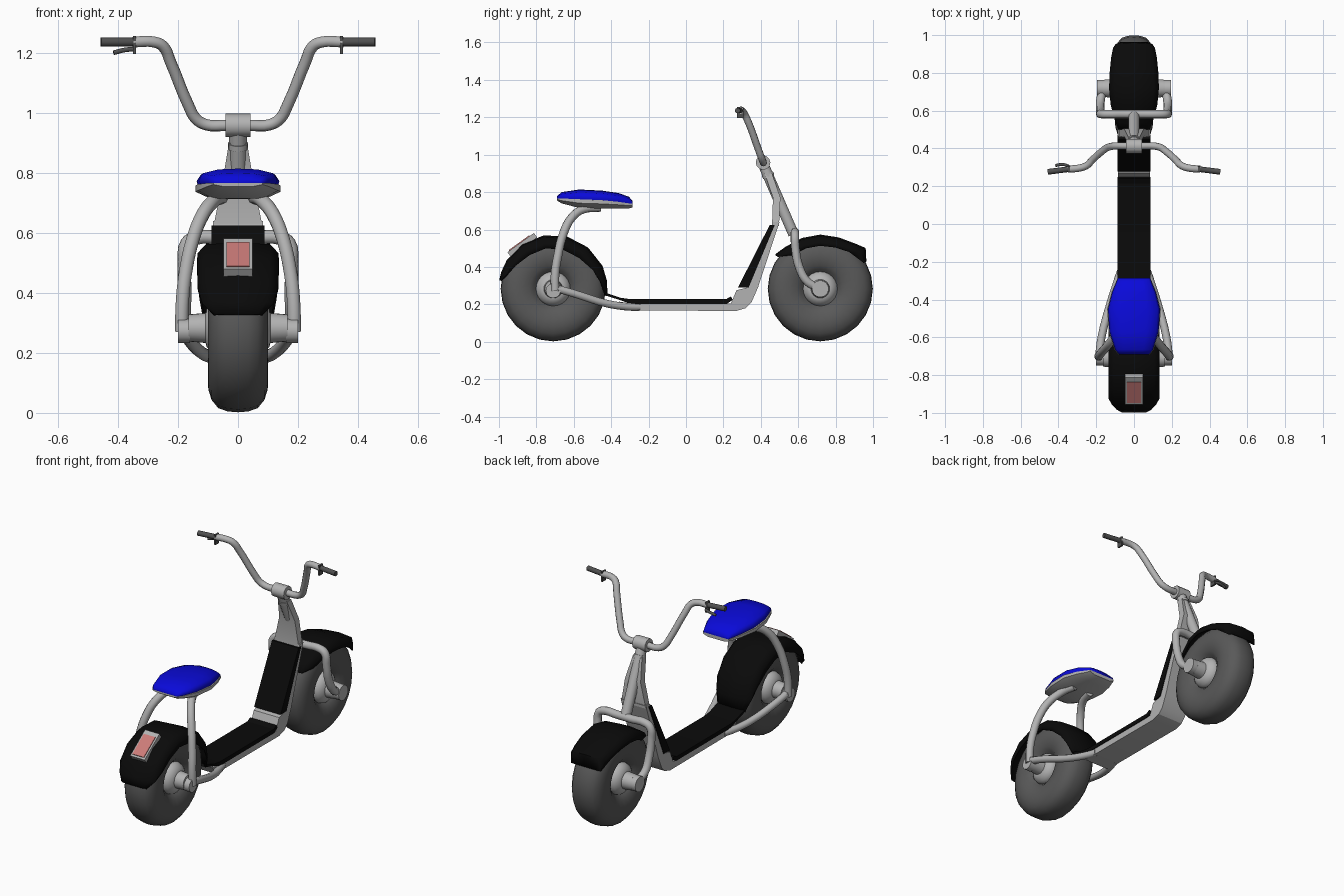
import bpy, bmesh, math
from mathutils import Matrix

if "Cube" in bpy.data.objects:
    bpy.data.objects.remove(bpy.data.objects["Cube"])


def material(name, *rgb):
    m = bpy.data.materials.new(name)
    m.use_nodes = True
    m.diffuse_color = (*rgb, 1)
    m.node_tree.nodes["Principled BSDF"].inputs["Base Color"].default_value = (*rgb, 1)
    return m


metal = material("silver metal", .45, .45, .45)
rubber = material("tyre rubber", .1, .1, .1)
black = material("black plastic", .003, .003, .003)
grip_grey = material("grip grey", .08, .08, .08)
blue = material("blue seat", .003, .003, .7)
red = material("pale red lens", .6, .2, .19)


def finish(ob, mat, angle=40):
    ob.data.materials.clear()
    ob.data.materials.append(mat)
    bpy.ops.object.select_all(action='DESELECT')
    ob.select_set(True)
    bpy.context.view_layer.objects.active = ob
    bpy.ops.object.shade_smooth_by_angle(angle=math.radians(angle))
    return ob


def loft(name, rings, mat, closed=True, caps=True, angle=40):
    """Skin a row of equal-length vertex rings."""
    bm = bmesh.new()
    rows = [[bm.verts.new(p) for p in r] for r in rings]
    n = len(rows[0])
    for a, b in zip(rows, rows[1:]):
        for i in range(n if closed else n - 1):
            j = (i + 1) % n
            bm.faces.new((a[i], a[j], b[j], b[i]))
    if closed and caps:
        bm.faces.new(rows[0])
        bm.faces.new(rows[-1])
    bmesh.ops.recalc_face_normals(bm, faces=bm.faces)
    me = bpy.data.meshes.new(name)
    bm.to_mesh(me)
    bm.free()
    ob = bpy.data.objects.new(name, me)
    bpy.context.collection.objects.link(ob)
    return finish(ob, mat, angle)


def prism(name, profile, half, mat):
    return loft(name, [[(x, y, z) for y, z in profile] for x in (-half, half)], mat, angle=25)


def lathe(name, profile, y, z, mat, n=24):
    """Spin (x, radius) points about an axle parallel to x."""
    turn = [2 * math.pi * i / n for i in range(n)]
    return loft(name, [[(x, y + r * math.cos(t), z + r * math.sin(t)) for t in turn]
                       for x, r in profile], mat)


def tube(name, pts, r, mat=metal, straight=False):
    cu = bpy.data.curves.new(name, 'CURVE')
    cu.dimensions = '3D'
    cu.bevel_depth, cu.bevel_resolution, cu.resolution_u = r, 3, 4
    cu.use_fill_caps = True
    sp = cu.splines.new('BEZIER')
    sp.bezier_points.add(len(pts) - 1)
    for bp, p in zip(sp.bezier_points, pts):
        bp.co = p
        bp.handle_left_type = bp.handle_right_type = 'VECTOR' if straight else 'AUTO'
    ob = bpy.data.objects.new(name, cu)
    bpy.context.collection.objects.link(ob)
    bpy.ops.object.select_all(action='DESELECT')
    ob.select_set(True)
    bpy.context.view_layer.objects.active = ob
    bpy.ops.object.convert(target='MESH')
    return finish(bpy.context.view_layer.objects.active, mat)


def box(name, size, matrix, mat):
    x, y, z = (s / 2 for s in size)
    ob = loft(name, [[(-x, -y, h), (x, -y, h), (x, y, h), (-x, y, h)] for h in (-z, z)], mat)
    ob.data.transform(matrix)
    return ob


def mirrored(half):
    """Complete a half profile, listed from outside to the middle."""
    return half + [(-x, r) for x, r in reversed(half) if x > 0]


def fender(name, y, z, stations):
    """Sweep a hooded section; stations are (degrees, crown radius, edge radius, half width)."""
    rings = []
    for deg, crown, edge, w in stations:
        t = math.radians(deg)
        drop = min(.035, crown - edge)
        half = [(w, edge), (w, crown - drop), (w * .8, crown - drop * .2), (0, crown)]
        rings.append([(x, y + r * math.cos(t), z + r * math.sin(t)) for x, r in mirrored(half)])
    ob = loft(name, rings, black, closed=False, angle=50)
    mod = ob.modifiers.new("thickness", 'SOLIDIFY')
    mod.thickness, mod.offset = .008, 0
    return ob


# Wheels, hubs and axles
REAR, FRONT, AXLE = -.71, .718, .283
for label, y in (("rear", REAR), ("front", FRONT)):
    tyre = [(.06, .09), (.075, .105), (.09, .125), (.1, .17), (.099, .205), (.088, .24),
            (.066, .267), (.035, .278), (0, .281)]
    lathe(label + "_tyre", mirrored(tyre), y, AXLE, rubber)
    hub = [(.165, .045), (.108, .05), (.105, .062), (.085, .085), (.065, .092)]
    lathe(label + "_hub", mirrored(hub), y, AXLE, metal)

# Fenders
fender("rear_fender", REAR, AXLE,
       [(171, .288, .28, .08), (162, .288, .255, .115), (148, .288, .235, .13),
        (125, .288, .22, .132), (100, .286, .22, .132), (75, .285, .215, .132),
        (50, .285, .215, .13), (25, .287, .235, .125), (8, .287, .255, .115), (-7, .288, .28, .09)])
fender("front_fender", FRONT, AXLE,
       [(143, .3, .285, .075), (130, .288, .235, .1), (110, .285, .23, .12), (90, .286, .23, .128),
        (70, .288, .235, .125), (52, .302, .25, .117), (42, .322, .255, .107), (31, .283, .27, .095)])

# Tail lamp
tilt = Matrix.Translation((0, -.875, .518)) @ Matrix.Rotation(math.radians(36), 4, 'X')
box("lamp_frame", (.096, .175, .03), tilt, metal)
box("lamp_lens", (.076, .135, .008), tilt @ Matrix.Translation((0, -.008, .016)), red)

# Deck, leg shield and their black coverings
prism("deck_frame", [(-.33, .167), (.27, .165), (.32, .18), (.35, .21), (.385, .29), (.5, .64),
                     (.465, .64), (.33, .29), (.27, .275), (.24, .205), (-.3, .205), (-.36, .215)],
      .084, metal)
prism("deck_mat", [(-.44, .25), (-.35, .222), (-.3, .203), (.22, .203), (.25, .225), (.24, .242),
                   (.215, .228), (-.3, .228), (-.35, .235), (-.43, .262)], .088, black)
prism("shield_panel", [(.278, .29), (.335, .29), (.475, .625), (.448, .625)], .088, black)
loft("neck_gusset", [[(-w, a, z), (w, a, z), (w, b, z), (-w, b, z)] for z, a, b, w in
                     ((.62, .46, .497, .082), (.77, .465, .505, .052), (.9, .42, .46, .03))], metal)

# Steering column, clamp and fork
tube("steering_column", [(0, .408, .96), (0, .575, .575)], .03, straight=True)
tube("column_collar", [(0, .435, .9), (0, .442, .882)], .034, straight=True)
lathe("bar_clamp", [(-.042, .039), (.042, .039)], .412, .958, metal, 12)
fork = [(.165, .72, .285), (.178, .65, .32), (.178, .605, .4), (.178, .585, .5), (.17, .582, .565),
        (.14, .582, .583), (.05, .582, .583)]
tube("fork", fork + [(-x, y, z) for x, y, z in reversed(fork)], .023)

# Handlebar
bar = [(.35, .29, 1.236), (.28, .298, 1.236), (.25, .31, 1.222), (.225, .335, 1.17),
       (.165, .388, 1.025), (.14, .405, .98), (.105, .413, .96), (.04, .413, .958)]
tube("handlebar", bar + [(-x, y, z) for x, y, z in reversed(bar)], .019)

# Seat pan and cushion: (y, half width, underside, seam, crown)
seat = [(-.69, .08, .755, .766, .778), (-.665, .1, .74, .766, .8), (-.57, .13, .715, .762, .814),
        (-.45, .138, .713, .757, .808), (-.36, .115, .713, .748, .795), (-.305, .092, .713, .74, .775),
        (-.285, .085, .718, .738, .752)]
loft("seat_cushion", [[(w * s, y, b + (t - b) * h) for s, h in
                       ((-.97, 0), (-1, .3), (-.9, .7), (-.5, .95), (0, 1), (.5, .95), (.9, .7),
                        (1, .3), (.97, 0))] for y, w, u, b, t in seat], blue, angle=60)
loft("seat_pan", [[(w * s, y, u + (b - u) * h) for s, h in
                   ((-.65, 0), (-1.03, .55), (-1.03, 1), (1.03, 1), (1.03, .55), (.65, 0))]
                  for y, w, u, b, t in seat], metal, angle=30)

# Paired side parts
for side, s in (("left", 1), ("right", -1)):
    tube(side + "_seat_tube", [(s * x, y, z) for x, y, z in
         ((.188, -.7, .27), (.186, -.7, .36), (.176, -.685, .46), (.15, -.655, .58),
          (.115, -.61, .665), (.08, -.55, .708), (.055, -.46, .718))], .023)
    tube(side + "_chain_stay", [(s * x, y, z) for x, y, z in
         ((.186, -.71, .29), (.172, -.6, .258), (.125, -.42, .203), (.09, -.31, .187), (.07, -.25, .185))], .021)
    lathe(side + "_rear_axle_nut", [(s * .16, .04), (s * .2, .04)], REAR, AXLE - .01, metal, 12)
    lathe(side + "_front_axle_end", [(s * .15, .045), (s * .197, .045)], FRONT, AXLE, metal, 16)
    tube(side + "_grip", [(s * .34, .291, 1.236), (s * .457, .276, 1.236)], .015, grip_grey, True)
    box(side + "_grip_flange", (.01, .035, .06), Matrix.Translation((s * .345, .29, 1.226)), grip_grey)

# Brake lever
tube("brake_lever", [(-.345, .305, 1.212), (-.375, .315, 1.21), (-.415, .31, 1.2)], .008, grip_grey)
